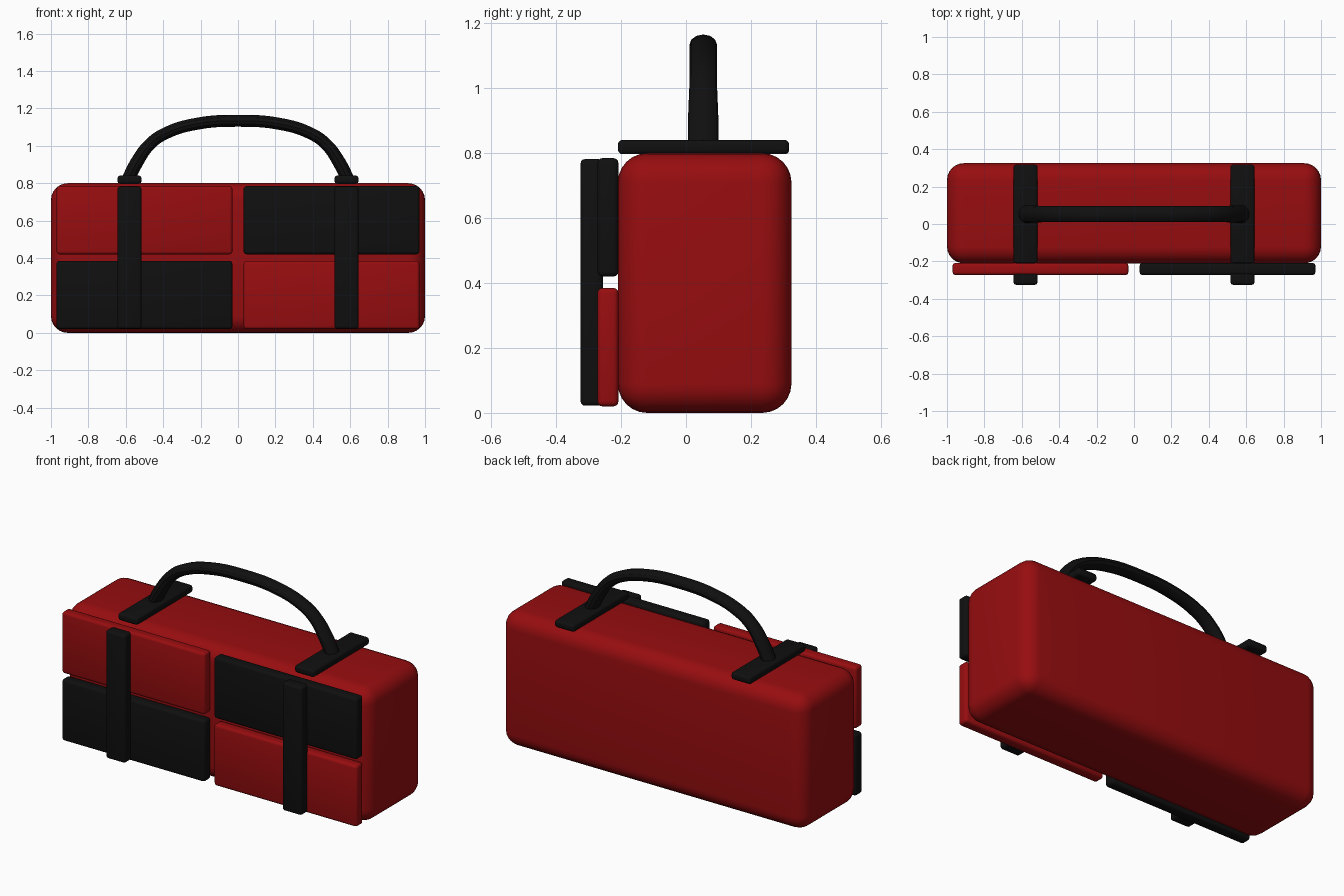
import bpy
from mathutils import Vector

cube = bpy.data.objects.get("Cube")
if cube:
    bpy.data.objects.remove(cube, do_unlink=True)


def make_material(name, colour):
    mat = bpy.data.materials.new(name)
    mat.use_nodes = True
    mat.diffuse_color = colour
    mat.node_tree.nodes["Principled BSDF"].inputs["Base Color"].default_value = colour
    return mat


red = make_material("deep red", (0.31, 0.004, 0.005, 1))
black = make_material("soft black", (0.005, 0.005, 0.005, 1))


def rounded_box(name, low, high, bevel, segments, mat):
    """Box between two corners with rounded edges."""
    low, high = Vector(low), Vector(high)
    bpy.ops.mesh.primitive_cube_add(size=1, location=(low + high) / 2)
    obj = bpy.context.object
    obj.name = name
    obj.scale = high - low
    bpy.ops.object.transform_apply(location=False, rotation=False, scale=True)
    mod = obj.modifiers.new("rounded edges", "BEVEL")
    mod.width = bevel
    mod.segments = segments
    bpy.ops.object.modifier_apply(modifier=mod.name)
    obj.data.materials.append(mat)
    bpy.ops.object.shade_smooth_by_angle()
    return obj


# Bag body
rounded_box("bag_body", (-1, -0.21, 0), (1, 0.325, 0.8), 0.09, 6, red)

# Chequered front panels
for side, x in (("right", -0.5), ("left", 0.5)):
    for level, z in (("lower", 0.02), ("upper", 0.42)):
        is_red = (side == "right") == (level == "upper")
        rounded_box(f"{level}_{side}_panel", (x - 0.47, -0.273, z),
                    (x + 0.47, -0.208, z + 0.365), 0.016, 3, red if is_red else black)

# Front straps and the strap bars on top
for side, x in (("right", -0.58), ("left", 0.58)):
    rounded_box(f"{side}_front_strap", (x - 0.064, -0.325, 0.022),
                (x + 0.064, -0.256, 0.782), 0.014, 3, black)
    rounded_box(f"{side}_top_strap", (x - 0.064, -0.21, 0.797),
                (x + 0.064, 0.318, 0.841), 0.014, 3, black)

# Arched handle with an oval section
half = [(0.585, 0.825), (0.545, 0.905), (0.47, 1.01), (0.385, 1.068), (0.22, 1.118)]
path = [(-x, z) for x, z in half] + [(0, 1.134)] + half[::-1]
curve = bpy.data.curves.new("handle", "CURVE")
curve.dimensions = "3D"
curve.bevel_depth = 0.032
curve.bevel_resolution = 4
curve.resolution_u = 5
curve.use_fill_caps = True
spline = curve.splines.new("BEZIER")
spline.bezier_points.add(len(path) - 1)
for point, (x, z) in zip(spline.bezier_points, path):
    point.co = (x, 0, z)
    point.handle_left_type = point.handle_right_type = "AUTO"
    point.radius = 1.1 if z < 1 else 1
handle = bpy.data.objects.new("handle", curve)
bpy.context.collection.objects.link(handle)
handle.location.y = 0.053
handle.scale.y = 1.33
curve.materials.append(black)
bpy.ops.object.select_all(action="DESELECT")
handle.select_set(True)
bpy.context.view_layer.objects.active = handle
bpy.ops.object.convert(target="MESH")
bpy.ops.object.transform_apply(location=False, rotation=False, scale=True)
bpy.ops.object.shade_smooth_by_angle()
